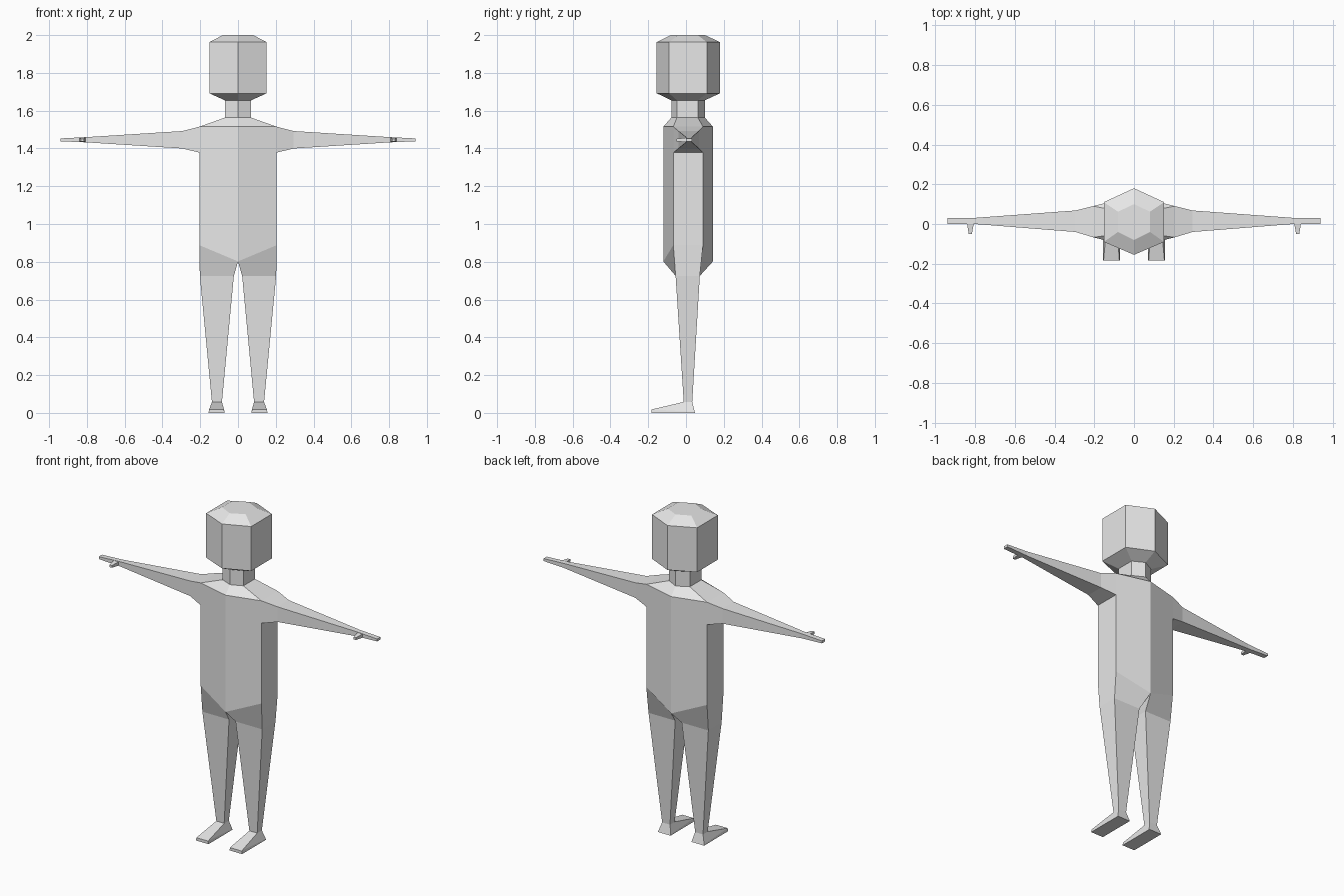
import bpy, bmesh

if "Cube" in bpy.data.objects:
    bpy.data.objects.remove(bpy.data.objects["Cube"])

grey = bpy.data.materials.new("plain_grey")
grey.diffuse_color = (0.8, 0.8, 0.8, 1)
grey.use_nodes = True
grey.node_tree.nodes["Principled BSDF"].inputs["Base Color"].default_value = grey.diffuse_color


def loft(name, rings, closed=False, cap_first=False, cap_last=False, skip=()):
    """Skin the +x rings, mirror them to -x, and make one flat-shaded object."""
    bm = bmesh.new()
    for side in (1, -1):
        vs = [[bm.verts.new((side * x, y, z)) for x, y, z in r] for r in rings]
        n = len(rings[0])
        for i in range(len(rings) - 1):
            for j in range(n if closed else n - 1):
                if (i, j) not in skip:
                    k = (j + 1) % n
                    bm.faces.new((vs[i][j], vs[i][k], vs[i + 1][k], vs[i + 1][j]))
        if cap_first:
            bm.faces.new(vs[0])
        if cap_last:
            bm.faces.new(vs[-1])
    bmesh.ops.remove_doubles(bm, verts=bm.verts, dist=0.0005)
    bmesh.ops.recalc_face_normals(bm, faces=bm.faces)
    mesh = bpy.data.meshes.new(name)
    bm.to_mesh(mesh)
    bm.free()
    mesh.materials.append(grey)
    ob = bpy.data.objects.new(name, mesh)
    bpy.context.collection.objects.link(ob)
    return ob


def half_hex(w, front, side_front, side_back, back, z, z_side=None):
    """Half of a hexagon with its points on the centre line."""
    zs = z if z_side is None else z_side
    return [(0, front, z), (w, side_front, zs), (w, side_back, zs), (0, back, z)]


def rect_z(x0, x1, y0, y1, z):
    return [(x0, y0, z), (x1, y0, z), (x1, y1, z), (x0, y1, z)]


def rect_x(x, y0, y1, z0, z1):
    return [(x, y0, z0), (x, y1, z0), (x, y1, z1), (x, y0, z1)]


# Head: six-sided block with a bevelled crown and tapered chin
neck = (0.07, -0.078, -0.048, 0.063, 0.1)
head = (0.152, -0.155, -0.09, 0.11, 0.18)
loft("head", [half_hex(*neck, 1.655), half_hex(*head, 1.692),
              half_hex(*head, 1.963),
              half_hex(0.08, -0.08, -0.04, 0.062, 0.1, 2.0)], cap_last=True)

# Neck
loft("neck", [half_hex(*neck, 1.563), half_hex(*neck, 1.655)])

# Torso, with open sockets where the arms join
chest = (0.205, -0.12, -0.067, 0.09, 0.143)
loft("torso", [half_hex(*neck, 1.563), half_hex(*chest, 1.515),
               half_hex(*chest, 1.378), half_hex(*chest, 0.802, 0.888)],
     skip={(1, 1)})

# Hips splitting into two tapered legs
loft("legs", [half_hex(*chest, 0.802, 0.888),
              rect_z(0.022, 0.202, -0.055, 0.073, 0.725),
              rect_z(0.085, 0.138, -0.012, 0.033, 0.058)], closed=True)

# Feet: wedge with a long low toe
loft("feet", [rect_z(0.085, 0.138, -0.012, 0.033, 0.058),
              [(0.074, -0.183, 0.018), (0.153, -0.183, 0.018),
               (0.155, 0.046, 0.006), (0.071, 0.046, 0.006)],
              rect_z(0.071, 0.156, -0.183, 0.048, 0.0)],
     closed=True, cap_last=True)

# Arms held straight out, ending in flat hands
loft("arms", [rect_x(0.205, -0.067, 0.09, 1.378, 1.515),
              rect_x(0.295, -0.04, 0.068, 1.4, 1.492),
              rect_x(0.8, 0.0, 0.031, 1.432, 1.46),
              rect_x(0.94, 0.0, 0.031, 1.438, 1.453)],
     closed=True, cap_last=True)

# Thumbs pointing forward
loft("thumbs", [[(0.807, 0.001, 1.434), (0.84, 0.001, 1.434),
                 (0.84, 0.001, 1.457), (0.807, 0.001, 1.457)],
                [(0.816, -0.05, 1.437), (0.832, -0.05, 1.437),
                 (0.832, -0.05, 1.451), (0.816, -0.05, 1.451)]],
     closed=True, cap_last=True)
